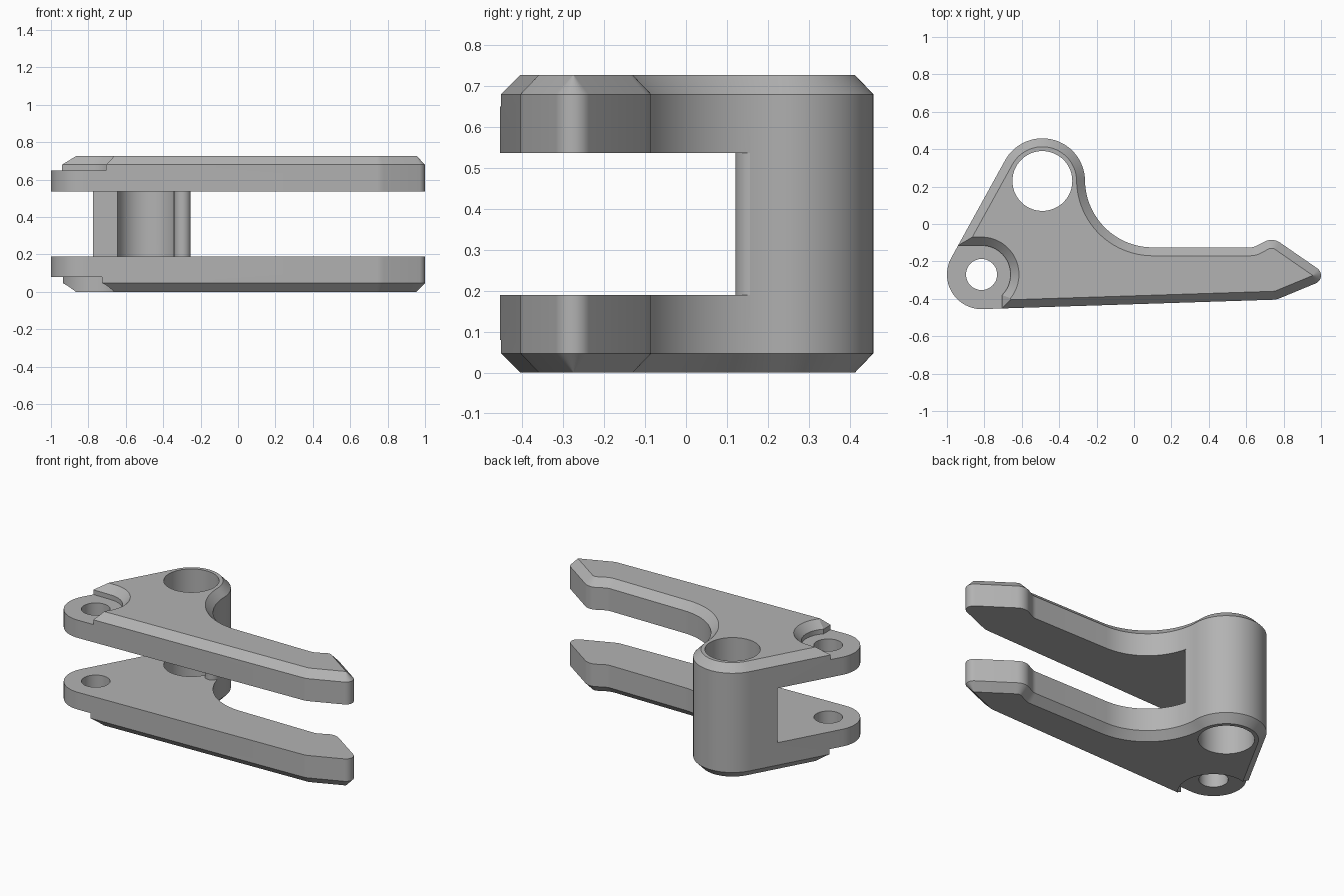
import bpy
import bmesh
from math import radians, cos, sin, ceil
from mathutils import Vector

if "Cube" in bpy.data.objects:
    bpy.data.objects.remove(bpy.data.objects["Cube"])

HEIGHT = 0.727       # overall height
CHAMFER = 0.045      # outer edge chamfer
PLATE = 0.19         # thickness of each fork plate
BIG = (-0.49, 0.23)  # main pivot centre
SMALL = (-0.815, -0.27)  # pin centre

steel = bpy.data.materials.new("Plain grey")
steel.use_nodes = True
grey = (0.45, 0.45, 0.45, 1)
steel.diffuse_color = grey
steel.node_tree.nodes["Principled BSDF"].inputs["Base Color"].default_value = grey


def arc(centre, r, a0, a1, step=5):
    n = max(2, ceil(abs(a1 - a0) / step))
    angles = [radians(a0 + (a1 - a0) * i / n) for i in range(n + 1)]
    return [Vector((centre[0] + r * cos(a), centre[1] + r * sin(a))) for a in angles]


def path(*pieces):
    """Join point runs, skipping coincident neighbours."""
    pts = []
    for p in (Vector(q) for piece in pieces for q in piece):
        if not pts or (p - pts[-1]).length > 0.005:
            pts.append(p)
    if (pts[0] - pts[-1]).length < 0.005:
        pts.pop()
    return pts


def offset(pts, d):
    """Mitred offset of a counter-clockwise polygon, positive is outward."""
    out = []
    for i, p in enumerate(pts):
        a = (p - pts[i - 1]).normalized()
        b = (pts[(i + 1) % len(pts)] - p).normalized()
        na, nb = Vector((a.y, -a.x)), Vector((b.y, -b.x))
        out.append(p + (na + nb) * d / (1 + na.dot(nb)))
    return out


def loft(name, pts, levels):
    """Closed solid through (z, offset) copies of one outline."""
    bm = bmesh.new()
    rings = [[bm.verts.new((p.x, p.y, z)) for p in offset(pts, d)] for z, d in levels]
    n = len(pts)
    for low, high in zip(rings, rings[1:]):
        for i in range(n):
            j = (i + 1) % n
            bm.faces.new((low[i], low[j], high[j], high[i]))
    bm.faces.new(rings[0][::-1])
    bm.faces.new(rings[-1])
    mesh = bpy.data.meshes.new(name)
    bm.to_mesh(mesh)
    bm.free()
    mesh.materials.append(steel)
    obj = bpy.data.objects.new(name, mesh)
    bpy.context.collection.objects.link(obj)
    return obj


def cut(body, cutter):
    cutter.hide_render = True
    mod = body.modifiers.new("cut", 'BOOLEAN')
    mod.operation = 'DIFFERENCE'
    mod.solver = 'EXACT'
    mod.object = cutter
    bpy.context.view_layer.objects.active = body
    bpy.ops.object.modifier_apply(modifier=mod.name)
    bpy.data.objects.remove(cutter)


def disc(centre, r):
    return path(arc(centre, r, 0, 360))


# Lever outline: pivot boss, pin eye, straight arm, pointed tip, thumb bump, sweep
outline = path(
    arc(BIG, 0.228, 0.7, 151.7),
    arc(SMALL, 0.185, 151.7, 272),
    arc((0.74, -0.305), 0.1, 272, 292),
    arc((0.954, -0.275), 0.046, 292, 414.5, 12),
    arc((0.735, -0.165), 0.08, 54.5, 120, 8),
    arc((0.62, -0.045), 0.08, 300, 270, 8),
    arc((0.1, 0.237), 0.362, 270, 180.7, 4),
)
body = loft("forked_lever", outline, [
    (0, -CHAMFER), (0.047, 0), (HEIGHT - 0.047, 0), (HEIGHT, -CHAMFER)])

# Gap between the fork plates, leaving a post with a rounded nose
gap = path([(-1.2, -0.7), (1.2, -0.7), (1.2, 0.165)],
           arc((-0.296, 0.165), 0.044, 0, -180, 10),
           [(-0.42, 0.185), (-1.2, 0.185)])
cut(body, loft("fork_gap", gap, [(PLATE, 0), (HEIGHT - PLATE, 0)]))

# Top pocket around the pin hole, with a chamfered rim
pocket = path([(-1.2, -0.115), (-1.2, -0.7), (-0.705, -0.7)],
              arc(SMALL, 0.155, -45, 90))
cut(body, loft("top_pocket", pocket, [
    (0.65, 0), (0.68, 0), (HEIGHT, CHAMFER), (HEIGHT + 0.047, 2 * CHAMFER)]))

# Bottom pocket, plain round
cut(body, loft("bottom_pocket", disc(SMALL, 0.203), [(-0.1, 0), (0.08, 0)]))

# Through holes
for centre, r in ((BIG, 0.16), (SMALL, 0.083)):
    cut(body, loft("bore", disc(centre, r), [(-0.2, 0), (1, 0)]))

# Smooth curved walls, sharp chamfers
bpy.ops.object.select_all(action='DESELECT')
body.select_set(True)
bpy.context.view_layer.objects.active = body
bpy.ops.object.shade_smooth_by_angle(angle=radians(25))
